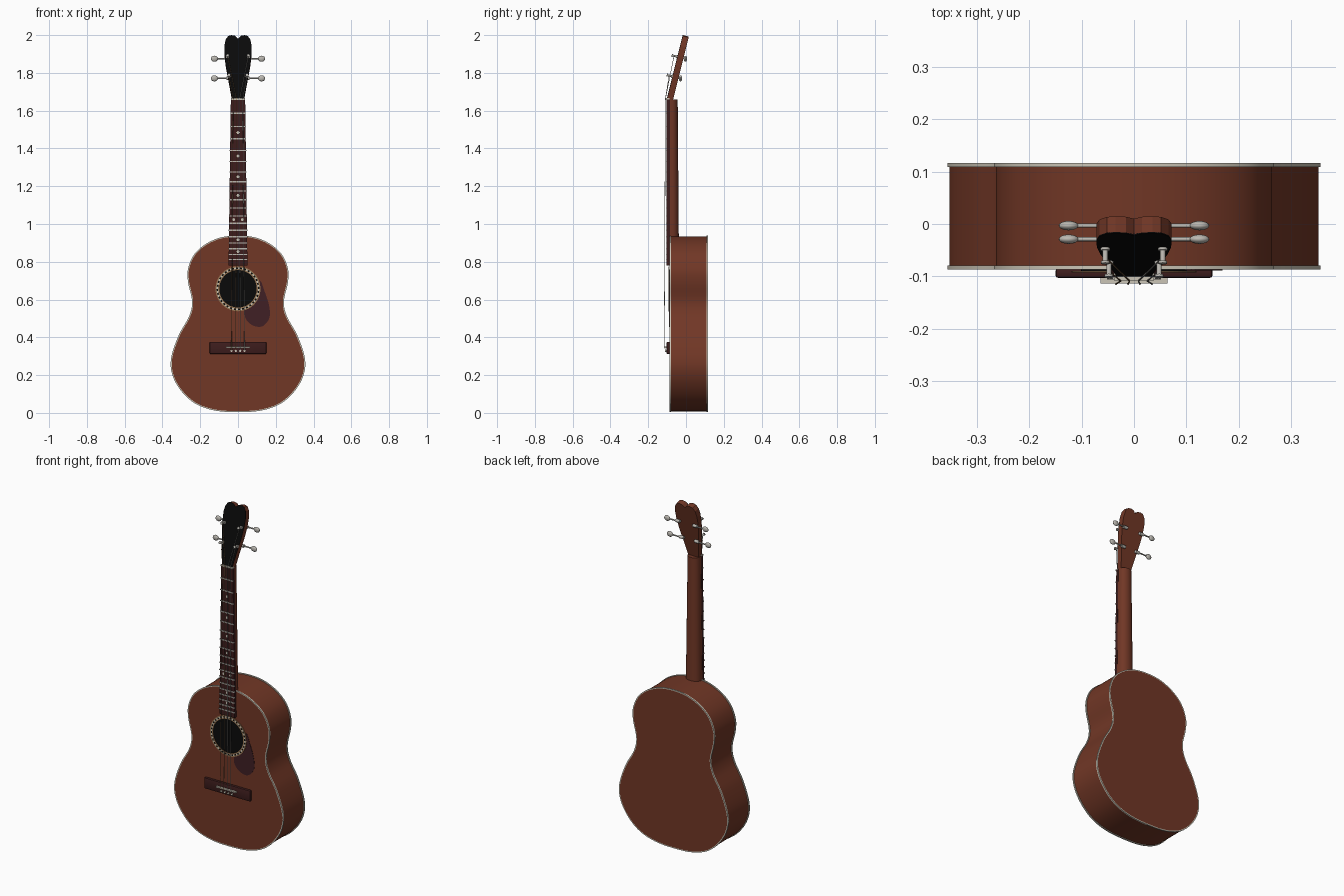
import bpy, bmesh, math
from mathutils import Vector, Matrix

if "Cube" in bpy.data.objects:
    bpy.data.objects.remove(bpy.data.objects["Cube"], do_unlink=True)


def material(name, *rgb):
    m = bpy.data.materials.new(name)
    m.use_nodes = True
    m.diffuse_color = (*rgb, 1)
    m.node_tree.nodes["Principled BSDF"].inputs["Base Color"].default_value = (*rgb, 1)
    return m


WOOD = material("brown wood", 0.165, 0.038, 0.019)
ROSE = material("dark rosewood", 0.047, 0.012, 0.012)
GUARD = material("maroon plastic", 0.05, 0.014, 0.018)
BLACK = material("black", 0.003, 0.003, 0.003)
CREAM = material("cream", 0.6, 0.56, 0.47)
SILVER = material("silver", 0.5, 0.48, 0.44)
TAN = material("tan inlay", 0.31, 0.18, 0.085)


def finish(name, bm, mats, smooth=True):
    bmesh.ops.recalc_face_normals(bm, faces=bm.faces)
    me = bpy.data.meshes.new(name)
    bm.to_mesh(me)
    bm.free()
    for m in mats:
        me.materials.append(m)
    ob = bpy.data.objects.new(name, me)
    bpy.context.collection.objects.link(ob)
    if smooth:
        bpy.ops.object.select_all(action='DESELECT')
        ob.select_set(True)
        bpy.context.view_layer.objects.active = ob
        bpy.ops.object.shade_smooth_by_angle(angle=math.radians(35))
    return ob


def loft(name, rings, mats, bands=None, smooth=True):
    """Skin closed rings and cap both ends; bands gives a material index per step."""
    bm = bmesh.new()
    loops = [[bm.verts.new(p) for p in r] for r in rings]
    n = len(loops[0])
    for k, (a, b) in enumerate(zip(loops, loops[1:])):
        for i in range(n):
            f = bm.faces.new((a[i], a[(i + 1) % n], b[(i + 1) % n], b[i]))
            f.material_index = bands[k] if bands else 0
    bm.faces.new(loops[0])
    bm.faces.new(loops[-1])
    return finish(name, bm, mats, smooth)


def rod(name, a, b, r, mat, sides=12):
    a, b = Vector(a), Vector(b)
    rot = (b - a).to_track_quat('Z', 'Y')
    circle = [rot @ Vector((r * math.cos(t), r * math.sin(t), 0))
              for t in (math.tau * i / sides for i in range(sides))]
    return loft(name, [[p + c for c in circle] for p in (a, b)], [mat])


def box(name, lo, hi, mat, bevel=0):
    bm = bmesh.new()
    bmesh.ops.create_cube(bm, size=1)
    lo, hi = Vector(lo), Vector(hi)
    bmesh.ops.transform(bm, verts=bm.verts, matrix=Matrix.Translation((lo + hi) / 2)
                        @ Matrix.Diagonal((*(hi - lo), 1)))
    if bevel:
        bmesh.ops.bevel(bm, geom=bm.edges[:], offset=bevel, segments=2, affect='EDGES', profile=0.5)
    return finish(name, bm, [mat], bool(bevel))


def spline(pts, steps):
    """Closed smooth curve through 2D points."""
    p = [Vector(q) for q in pts]
    out = []
    for i in range(len(p)):
        a, b, c, d = (p[(i + k) % len(p)] for k in (-1, 0, 1, 2))
        for s in range(steps):
            t = s / steps
            out.append(0.5 * (2 * b + (c - a) * t + (2 * a - 5 * b + 4 * c - d) * t * t
                              + (3 * b - a - 3 * c + d) * t ** 3))
    return out


def mirrored(half):
    """Half outline from bottom centre to top centre, completed on the other side."""
    return half + [(-x, z) for x, z in half[-2:0:-1]]


def offset(pts, d):
    n, out = len(pts), []
    for i, p in enumerate(pts):
        t = (pts[(i + 1) % n] - pts[i - 1]).normalized()
        out.append(p + Vector((t.y, -t.x)) * d)
    return out


def at_y(pts, y):
    return [(p[0], y, p[1]) for p in pts]


# Body with cream binding on both rims
FRONT, BACK, RIM = -0.087, 0.117, 0.008
outline = spline(mirrored([(0, 0.008), (0.12, 0.016), (0.22, 0.05), (0.295, 0.115), (0.343, 0.2),
                           (0.35, 0.29), (0.31, 0.41), (0.255, 0.51), (0.239, 0.59), (0.26, 0.69),
                           (0.261, 0.76), (0.23, 0.835), (0.17, 0.89), (0.09, 0.925), (0, 0.935)]), 6)
wide, thin = offset(outline, 0.004), offset(outline, -0.002)
loft("body", [at_y(thin, FRONT), at_y(wide, FRONT), at_y(wide, FRONT + RIM), at_y(outline, FRONT + RIM),
              at_y(outline, BACK - RIM), at_y(wide, BACK - RIM), at_y(wide, BACK), at_y(thin, BACK)],
     [WOOD, CREAM], [1, 1, 1, 0, 1, 1, 1])

# Pickguard, tucked under the rosette
guard = spline([(0.05, 0.6), (0.11, 0.7), (0.14, 0.645), (0.165, 0.565), (0.165, 0.5), (0.125, 0.457),
                (0.07, 0.468), (0.036, 0.515)], 6)
loft("pickguard", [at_y(guard, FRONT - 0.002), at_y(guard, FRONT + 0.001)], [GUARD])

# Sound hole and rosette with a dashed inlay band
HOLE = 0.657
rod("sound_hole", (0, FRONT, HOLE), (0, FRONT - 0.003, HOLE), 0.101, BLACK, 48)
bm = bmesh.new()
SEG = 64
circles = [[bm.verts.new((r * math.cos(math.tau * i / SEG), FRONT - 0.004, HOLE + r * math.sin(math.tau * i / SEG)))
            for i in range(SEG)] for r in (0.099, 0.105, 0.113, 0.119)]
for k in range(3):
    for i in range(SEG):
        j = (i + 1) % SEG
        f = bm.faces.new((circles[k][i], circles[k][j], circles[k + 1][j], circles[k + 1][i]))
        f.material_index = (1 if i % 2 else 2) if k == 1 else 0
rosette = finish("rosette", bm, [TAN, CREAM, BLACK], False)
solid = rosette.modifiers.new("thickness", 'SOLIDIFY')
solid.thickness = 0.003
solid.offset = 0

# Neck with a rounded back, and fretboard
NUT, END, SADDLE = 1.66, 0.78, 0.348


def half_width(z):
    return 0.05 - 0.012 * (z - END) / (NUT - END)


def neck_ring(z, depth):
    w = half_width(z) - 0.001
    return [(w * math.cos(math.pi * i / 12), -0.088 + depth * math.sin(math.pi * i / 12) ** 0.7, z)
            for i in range(13)]


loft("neck", [neck_ring(0.9, 0.05), neck_ring(NUT, 0.044)], [WOOD])
loft("fretboard", [[(sx * half_width(z), y, z) for sx, y in ((-1, -0.102), (1, -0.102), (1, -0.086), (-1, -0.086))]
                   for z in (END, NUT)], [ROSE], smooth=False)
box("nut", (-0.038, -0.108, NUT - 0.003), (0.038, -0.088, NUT + 0.006), CREAM)


# Frets and position dots
def fret_z(n):
    return SADDLE + (NUT - SADDLE) * 2 ** (-n / 12)


for n in range(1, 19):
    z, w = fret_z(n), half_width(fret_z(n)) + 0.002
    box(f"fret_{n}", (-w, -0.106, z - 0.003), (w, -0.1, z + 0.003), SILVER)
for n in (3, 5, 7, 9, 12, 15, 17):
    z = (fret_z(n) + fret_z(n - 1)) / 2
    for x in ((-0.022, 0.022) if n == 12 else (0,)):
        rod(f"dot_{n}", (x, -0.1, z), (x, -0.1035, z), 0.0075, CREAM)

# Headstock: built upright, tilted back, black only on its front face
TILT = Matrix.Translation((0, -0.1, NUT)) @ Matrix.Rotation(-math.radians(14), 4, 'X')
head = mirrored([(0, 0), (0.032, 0), (0.042, 0.06), (0.064, 0.18), (0.071, 0.24), (0.072, 0.29), (0.066, 0.325),
                 (0.052, 0.345), (0.035, 0.35), (0.015, 0.346), (0, 0.331)])
loft("headstock", [[TILT @ Vector(p) for p in at_y(head, y)] for y in (0, 0.031)], [WOOD], smooth=False)
loft("headstock_face", [[TILT @ Vector(p) for p in at_y(head, y)] for y in (-0.002, 0.001)], [BLACK], smooth=False)


# Tuners
def tuner(side, x, s, label):
    def P(px, py, ps=s):
        return TILT @ Vector((side * px, py, ps))
    rod(f"post_{label}", P(x, 0.035), P(x, -0.032), 0.005, SILVER)
    rod(f"post_collar_{label}", P(x, 0), P(x, -0.007), 0.009, SILVER)
    rod(f"post_cap_{label}", P(x, -0.028), P(x, -0.033), 0.008, SILVER)
    rod(f"gear_{label}", P(x - 0.012, 0.04), P(x + 0.014, 0.04), 0.009, SILVER)
    rod(f"tuner_shaft_{label}", P(x, 0.042), P(0.112, 0.042), 0.004, SILVER)
    bm = bmesh.new()
    bmesh.ops.create_uvsphere(bm, u_segments=16, v_segments=10, radius=1)
    bmesh.ops.transform(bm, verts=bm.verts, matrix=Matrix.Translation(P(0.125, 0.042))
                        @ Matrix.Diagonal((0.019, 0.009, 0.016, 1)))
    finish(f"tuner_knob_{label}", bm, [SILVER])
    return P(x, -0.02)


tips = [tuner(-1, 0.048, 0.125, "lower_right"), tuner(-1, 0.055, 0.232, "upper_right"),
        tuner(1, 0.055, 0.232, "upper_left"), tuner(1, 0.048, 0.125, "lower_left")]

# Bridge, saddle and pins
box("bridge", (-0.15, -0.103, 0.312), (0.15, FRONT + 0.002, 0.376), ROSE, 0.005)
box("saddle", (-0.064, -0.114, SADDLE - 0.004), (0.064, -0.1, SADDLE + 0.004), CREAM)

# Strings run from pin over saddle and nut to post
for i, tip in enumerate(tips):
    k = i - 1.5
    mat = TAN if i < 2 else SILVER
    pin, top, nut = (k * 0.023, -0.104, 0.328), (k * 0.023, -0.115, SADDLE), (k * 0.017, -0.109, NUT + 0.003)
    rod(f"bridge_pin_{i + 1}", (pin[0], -0.1, pin[2]), (pin[0], -0.11, pin[2]), 0.006, CREAM)
    for part, a, b in (("tail", pin, top), ("span", top, nut), ("head", nut, tip)):
        rod(f"string_{i + 1}_{part}", a, b, 0.0015, mat, 6)
